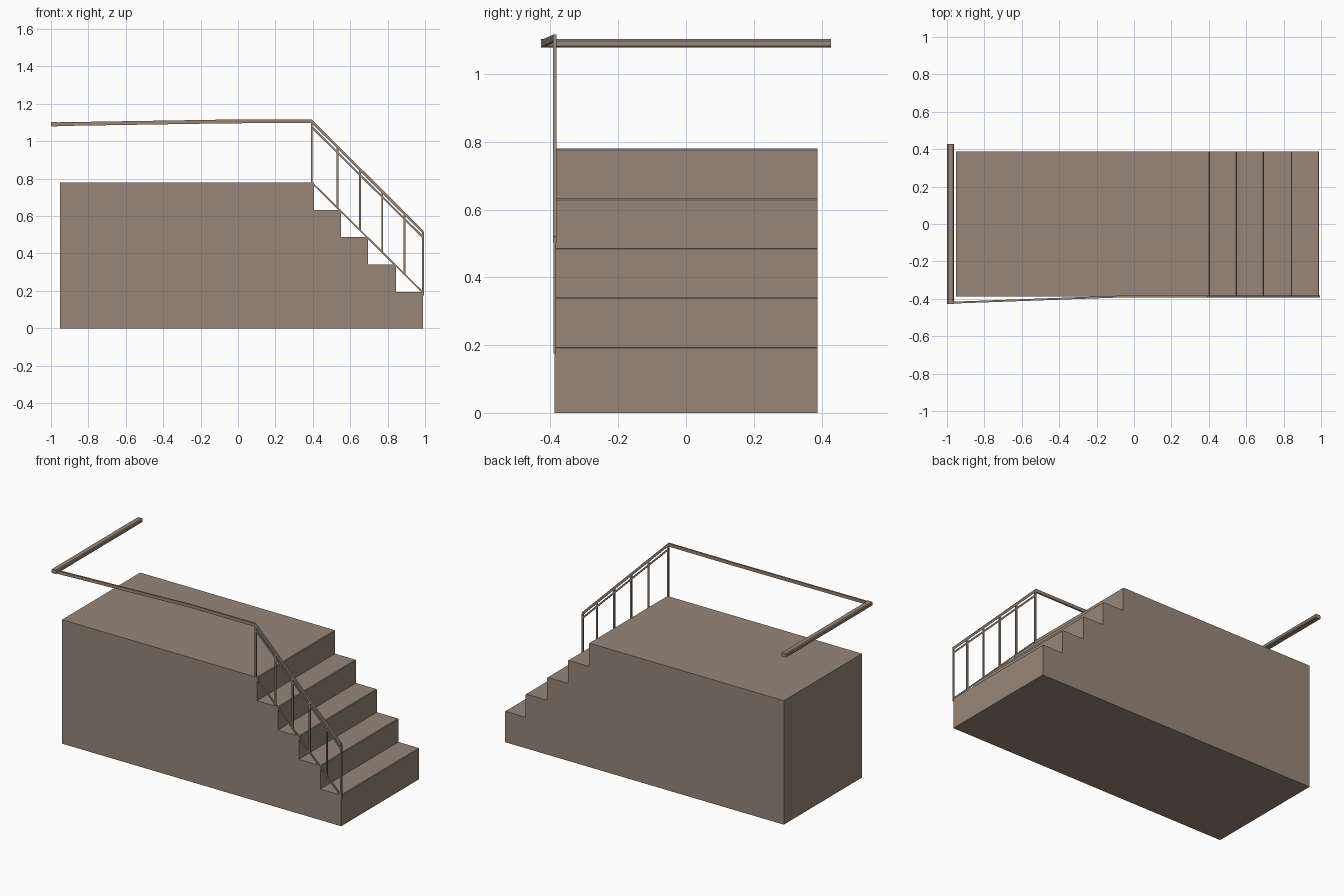
import bpy, bmesh

if "Cube" in bpy.data.objects:
    bpy.data.objects.remove(bpy.data.objects["Cube"])

mat = bpy.data.materials.new("warm_taupe")
mat.diffuse_color = (0.31, 0.24, 0.19, 1)
mat.use_nodes = True
mat.node_tree.nodes["Principled BSDF"].inputs["Base Color"].default_value = mat.diffuse_color
RY = -0.387  # plane of the side railing


def loft(name, rings):
    """Closed solid through matching rings of points."""
    bm = bmesh.new()
    vs = [[bm.verts.new(p) for p in ring] for ring in rings]
    n = len(vs[0])
    for a, b in zip(vs, vs[1:]):
        for i in range(n):
            j = (i + 1) % n
            bm.faces.new((a[i], a[j], b[j], b[i]))
    bm.faces.new(vs[0])
    bm.faces.new(vs[-1])
    bmesh.ops.recalc_face_normals(bm, faces=bm.faces)
    me = bpy.data.meshes.new(name)
    bm.to_mesh(me)
    bm.free()
    me.materials.append(mat)
    ob = bpy.data.objects.new(name, me)
    bpy.context.collection.objects.link(ob)
    return ob


def bar(name, path, w, h):
    """Rail along x with plumb-cut joints; w in y, h in z."""
    return loft(name, [[(x, y + sy * w / 2, z + sz * h / 2)
                        for sy, sz in ((-1, -1), (1, -1), (1, 1), (-1, 1))]
                       for x, y, z in path])


# stepped platform: side profile with small chamfered nosings
c = 0.004
xs = [0.99, 0.845, 0.695, 0.55, 0.405]
zs = [0.195, 0.342, 0.487, 0.633, 0.78]
profile = [(-0.953, 0), (xs[0], 0)]
for i, (x, z) in enumerate(zip(xs, zs)):
    profile += [(x, z - c), (x - c, z)]
    profile.append((xs[i + 1], z) if i < 4 else (-0.953, z))
loft("stair_platform", [[(x, y, z) for x, z in profile] for y in (-0.388, 0.388)])

# handrail along the platform and down the stairs
bar("handrail", [(-0.985, -0.421, 1.091), (-0.05, RY, 1.106),
                 (0.393, RY, 1.107), (0.993, RY, 0.511)], 0.010, 0.020)


def slope(x, top):
    return top - (x - 0.393) * 0.99


# lower rails parallel to the stair slope
bar("mid_rail", [(x, RY, slope(x, 1.077)) for x in (0.393, 0.993)], 0.008, 0.014)
bar("bottom_rail", [(x, RY, slope(x, 0.781)) for x in (0.393, 0.993)], 0.008, 0.012)

# balusters
for k, x in enumerate((0.394, 0.532, 0.652, 0.771, 0.890, 0.990)):
    lo = 0.175 if k == 5 else slope(x, 0.779)
    hi = slope(x, 1.105)
    bar(f"baluster_{k + 1}", [(x - 0.005, RY, (lo + hi) / 2),
                              (x + 0.005, RY, (lo + hi) / 2)], 0.008, hi - lo)

# rail across the back, chamfered section
sec = [(-1.0, 1.083), (-0.995, 1.078), (-0.968, 1.078), (-0.963, 1.083),
       (-0.963, 1.097), (-0.968, 1.103), (-0.995, 1.103), (-1.0, 1.097)]
loft("back_rail", [[(x, y, z) for x, z in sec] for y in (-0.428, 0.428)])
